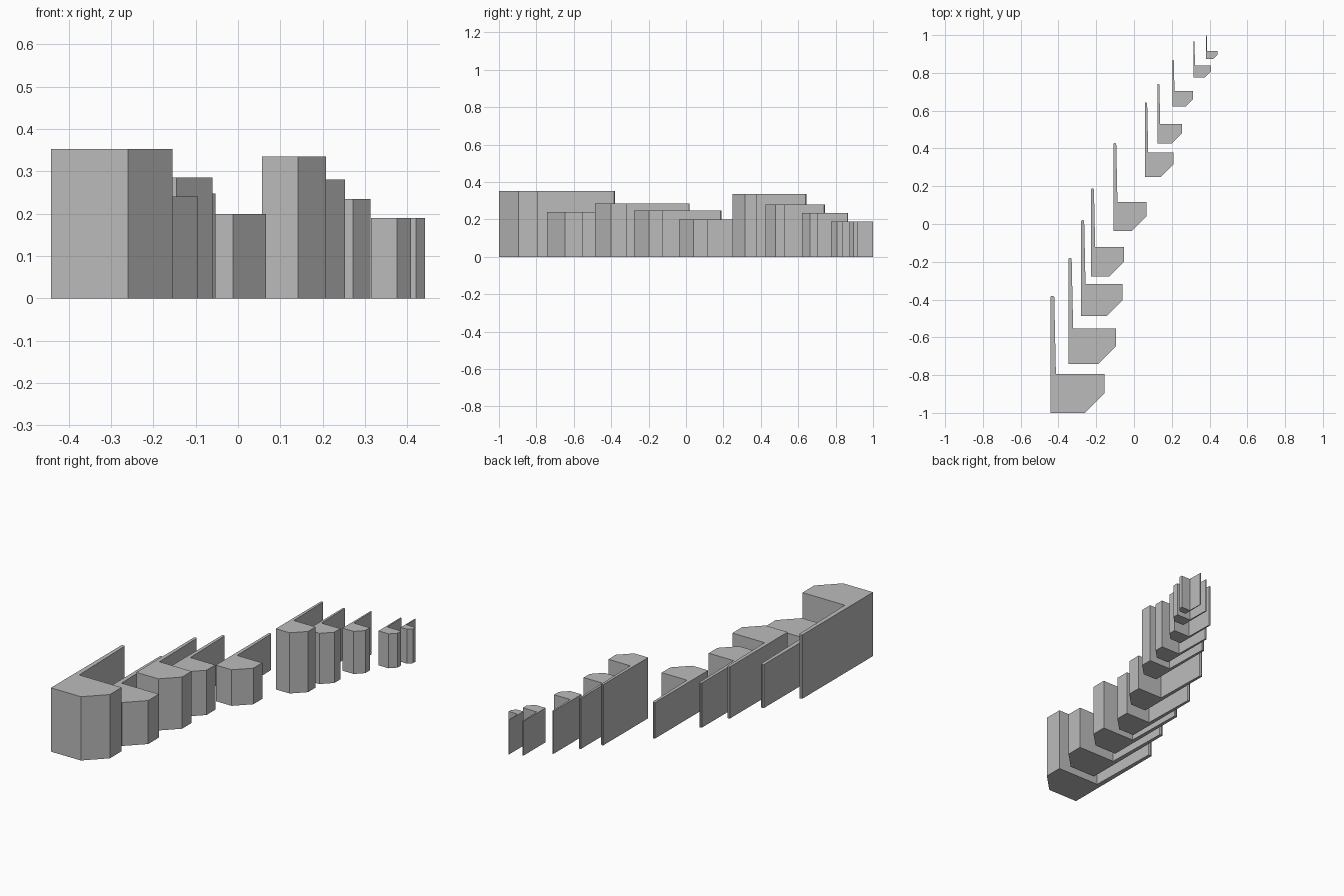
import bpy
import bmesh

if "Cube" in bpy.data.objects:
    bpy.data.objects.remove(bpy.data.objects["Cube"])

grey = bpy.data.materials.new("light_grey")
grey.diffuse_color = (0.5, 0.5, 0.5, 1.0)
grey.use_nodes = True
grey.node_tree.nodes["Principled BSDF"].inputs["Base Color"].default_value = grey.diffuse_color

# left x, front y, width, overall length, height
BUILDINGS = [
    (-0.442, -1.000, 0.287, 0.620, 0.352),
    (-0.348, -0.742, 0.253, 0.563, 0.240),
    (-0.280, -0.487, 0.220, 0.507, 0.285),
    (-0.227, -0.277, 0.174, 0.466, 0.247),
    (-0.109, -0.038, 0.175, 0.466, 0.199),
    (0.057, 0.248, 0.151, 0.395, 0.335),
    (0.124, 0.425, 0.129, 0.317, 0.280),
    (0.203, 0.621, 0.110, 0.246, 0.235),
    (0.314, 0.776, 0.094, 0.192, 0.190),
    (0.381, 0.874, 0.060, 0.126, 0.190),
]


def add_block(name, x, y, w, length, h):
    """Extruded plan: a chamfered block with a thin tapering wall behind it."""
    c = 0.168 * length           # 45 degree corner cut
    d = 0.333 * length           # block depth
    base, tip = 0.046 * length, 0.032 * length
    t = 0.009 * length           # small bevel at the wall's end
    plan = [(0, 0), (w - c, 0), (w, c), (w, d), (base, d),
            (tip, length - t), (tip - t, length), (t, length), (0, length - t)]
    bm = bmesh.new()
    face = bm.faces.new([bm.verts.new((x + px, y + py, 0)) for px, py in plan])
    ext = bmesh.ops.extrude_face_region(bm, geom=[face], use_keep_orig=True)
    for v in ext["geom"]:
        if isinstance(v, bmesh.types.BMVert):
            v.co.z = h
    bmesh.ops.recalc_face_normals(bm, faces=bm.faces)
    mesh = bpy.data.meshes.new(name)
    bm.to_mesh(mesh)
    bm.free()
    mesh.materials.append(grey)
    bpy.context.collection.objects.link(bpy.data.objects.new(name, mesh))


# Row of stepped blocks, front to back
for i, spec in enumerate(BUILDINGS, 1):
    add_block(f"walled_block_{i}", *spec)
